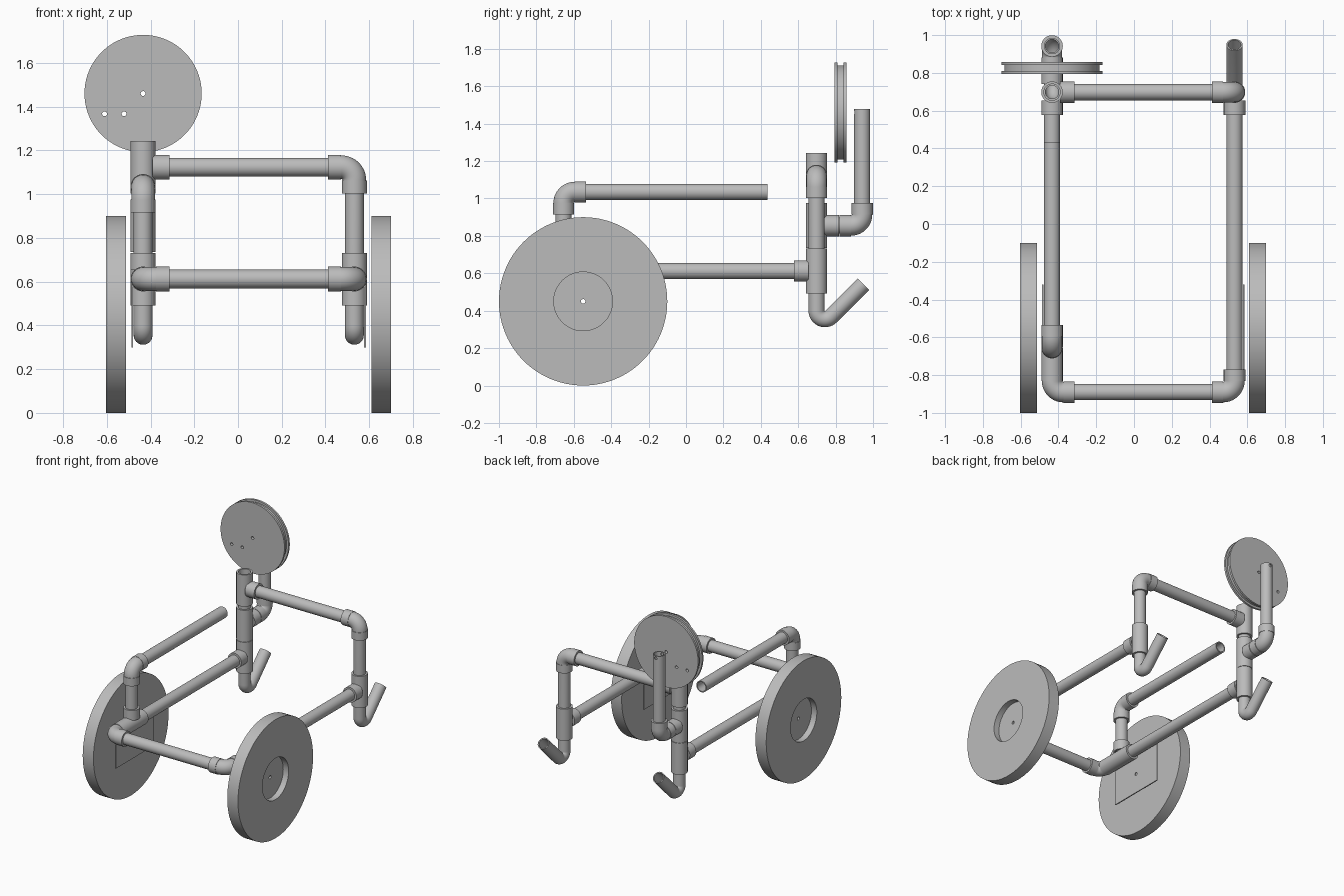
import bpy, bmesh, math
from mathutils import Vector, Matrix

if "Cube" in bpy.data.objects:
    bpy.data.objects.remove(bpy.data.objects["Cube"])

GREY = (0.5, 0.5, 0.5, 1)
mat = bpy.data.materials.new("plain grey")
mat.use_nodes = True
mat.diffuse_color = GREY
mat.node_tree.nodes["Principled BSDF"].inputs["Base Color"].default_value = GREY

PIPE, BORE = 0.043, 0.035        # pipe outer and inner radius
FIT, ELBOW = 0.057, 0.054        # collar and elbow body radius
LEG = 0.12                       # fitting centre to its open end
RIGHT, LEFT, REAR, FRONT = -0.434, 0.532, 0.698, -0.89
RAIL, TOP, MID, ARM = 0.612, 1.123, 0.855, 1.035
X, Y, Z = Vector((1, 0, 0)), Vector((0, 1, 0)), Vector((0, 0, 1))


def finish(name, bm):
    bmesh.ops.recalc_face_normals(bm, faces=bm.faces)
    mesh = bpy.data.meshes.new(name)
    bm.to_mesh(mesh)
    bm.free()
    mesh.materials.append(mat)
    obj = bpy.data.objects.new(name, mesh)
    bpy.context.collection.objects.link(obj)
    return obj


def skin(name, rings):
    """Join rings of points into a closed surface, last ring back to first."""
    bm = bmesh.new()
    rows = [[bm.verts.new(p) for p in ring] for ring in rings]
    for i, row in enumerate(rows):
        nxt = rows[(i + 1) % len(rows)]
        for j in range(len(row)):
            k = (j + 1) % len(row)
            bm.faces.new((row[j], row[k], nxt[k], nxt[j]))
    return finish(name, bm)


def circle(centre, u, v, r, n):
    return [centre + (u * math.cos(a) + v * math.sin(a)) * r
            for a in (math.tau * i / n for i in range(n))]


def tube(name, path, outer=PIPE, inner=BORE, bend=0.06, n=40):
    """Hollow pipe along two points, or three with a rounded corner."""
    path = [Vector(p) for p in path]
    a, b = path[0], path[-1]
    if len(path) == 2:
        t = (b - a).normalized()
        normal = t.orthogonal().normalized()
        stations = [(a, t), (b, t)]
    else:
        p = path[1]
        da, db = (a - p).normalized(), (b - p).normalized()
        half = da.angle(db) / 2
        c = p + (da + db).normalized() * bend / math.sin(half)
        start = p + da * bend / math.tan(half) - c
        normal = db.cross(da).normalized()
        sweep = math.pi - 2 * half
        if (normal.cross(start)).dot(-da) < 0:
            normal = -normal
        stations = [(a, -da)]
        for i in range(17):
            r = Matrix.Rotation(sweep * i / 16, 3, normal) @ start
            stations.append((c + r, normal.cross(r).normalized()))
        stations.append((b, db))
    rings = [circle(p, normal, t.cross(normal), outer, n) for p, t in stations]
    rings += [circle(p, normal, t.cross(normal), inner, n) for p, t in reversed(stations)]
    return skin(name, rings)


def lathe(name, centre, axis, profile, n=96):
    u = axis.orthogonal().normalized()
    v = axis.cross(u)
    return skin(name, [circle(Vector(centre) + axis * h, u, v, r, n) for r, h in profile])


def drill(obj, centre, axis, r=0.011, depth=0.4):
    bm = bmesh.new()
    turn = Z.rotation_difference(axis).to_matrix().to_4x4()
    bmesh.ops.create_cone(bm, cap_ends=True, segments=24, radius1=r, radius2=r,
                          depth=depth, matrix=Matrix.Translation(centre) @ turn)
    cutter = finish("hole_cutter", bm)
    cutter.hide_render = True
    mod = obj.modifiers.new("hole", "BOOLEAN")
    mod.object, mod.operation, mod.solver = cutter, "DIFFERENCE", "EXACT"
    bpy.context.view_layer.objects.active = obj
    bpy.ops.object.modifier_apply(modifier=mod.name)
    bpy.data.objects.remove(cutter)


def tee(name, centre, run, branch):
    c = Vector(centre)
    tube(name + "_run", (c - run * LEG, c + run * LEG), FIT, PIPE)
    tube(name + "_branch", (c + branch * PIPE, c + branch * LEG), FIT, PIPE)


def elbow(name, corner, a, b):
    c = Vector(corner)
    tube(name, (c + a * LEG * 0.97, c, c + b * LEG * 0.97), ELBOW, PIPE, 0.06)
    for label, d in (("a", a), ("b", b)):
        tube(name + "_collar_" + label, (c + d * LEG / 2, c + d * LEG), FIT, PIPE)


# Both sides: rail, rear post with hooked foot, tee, corner elbow, wheel, plate
for side, x, out in (("right", RIGHT, -1), ("left", LEFT, 1)):
    tube(side + "_rail", ((x, FRONT + 0.07, RAIL), (x, REAR - 0.05, RAIL)))
    tube(side + "_rear_post", ((x, REAR, TOP - 0.06), (x, REAR, 0.291), (x, 0.949, 0.542)),
         bend=0.045)
    tee(side + "_rear_tee", (x, REAR, RAIL), Z, -Y)
    elbow(side + "_front_elbow", (x, FRONT, RAIL), Y, -X * out)

    inner_face = 0.61 if out > 0 else -0.513
    lathe(side + "_wheel", (inner_face, -0.55, 0.45), X * out,
          [(0.012, 0), (0.45, 0), (0.45, 0.09), (0.157, 0.09), (0.157, 0.045), (0.012, 0.045)])

    bm = bmesh.new()
    px = x + out * (PIPE + 0.006)
    bmesh.ops.create_cube(bm, size=1, matrix=Matrix.Translation((px, -0.55, 0.455))
                          @ Matrix.Diagonal((0.008, 0.46, 0.31, 1)))
    plate = finish(side + "_axle_plate", bm)
    drill(plate, (px, -0.55, 0.45), X, 0.012, 0.05)

# Cross bars
for name, y, z in (("front_bar", FRONT, RAIL), ("rear_bar", REAR, TOP)):
    tube(name, ((RIGHT + 0.06, y, z), (LEFT - 0.06, y, z)))
elbow("rear_top_elbow", (LEFT, REAR, TOP), -X, -Z)
tee("rear_top_tee", (RIGHT, REAR, TOP), Z, X)

# Arm bar on the right rail
ARM_Y = -0.655
tee("arm_tee", (RIGHT, ARM_Y, RAIL), Y, Z)
tube("arm_post", ((RIGHT, ARM_Y, RAIL + 0.05), (RIGHT, ARM_Y, ARM - 0.06)))
elbow("arm_elbow", (RIGHT, ARM_Y, ARM), -Z, Y)
tube("arm_bar", ((RIGHT, ARM_Y + 0.06, ARM), (RIGHT, 0.435, ARM)))

# Upright that carries the pulley
UP_Y, HUB = 0.942, 1.46
tee("mid_tee", (RIGHT, REAR, MID), Z, Y)
tube("pulley_link", ((RIGHT, REAR + 0.05, MID), (RIGHT, UP_Y - 0.06, MID)))
elbow("pulley_elbow", (RIGHT, UP_Y, MID), -Y, Z)
upright = tube("pulley_upright", ((RIGHT, UP_Y, MID + 0.06), (RIGHT, UP_Y, 1.478)))
drill(upright, (RIGHT, UP_Y, HUB), Y)

# Grooved pulley
pulley = lathe("pulley", (RIGHT, 0.794, HUB), Y,
               [(0.011, 0), (0.268, 0), (0.268, 0.016), (0.252, 0.016),
                (0.252, 0.048), (0.268, 0.048), (0.268, 0.064), (0.011, 0.064)])
for hx in (-0.521, -0.61):
    drill(pulley, (hx, 0.826, 1.367), Y)

# Smooth the round surfaces and keep edges sharp
bpy.ops.object.select_all(action="DESELECT")
for obj in bpy.context.scene.objects:
    if obj.type == "MESH" and mat.name in obj.data.materials:
        obj.select_set(True)
        bpy.context.view_layer.objects.active = obj
bpy.ops.object.shade_smooth_by_angle(angle=math.radians(30))
